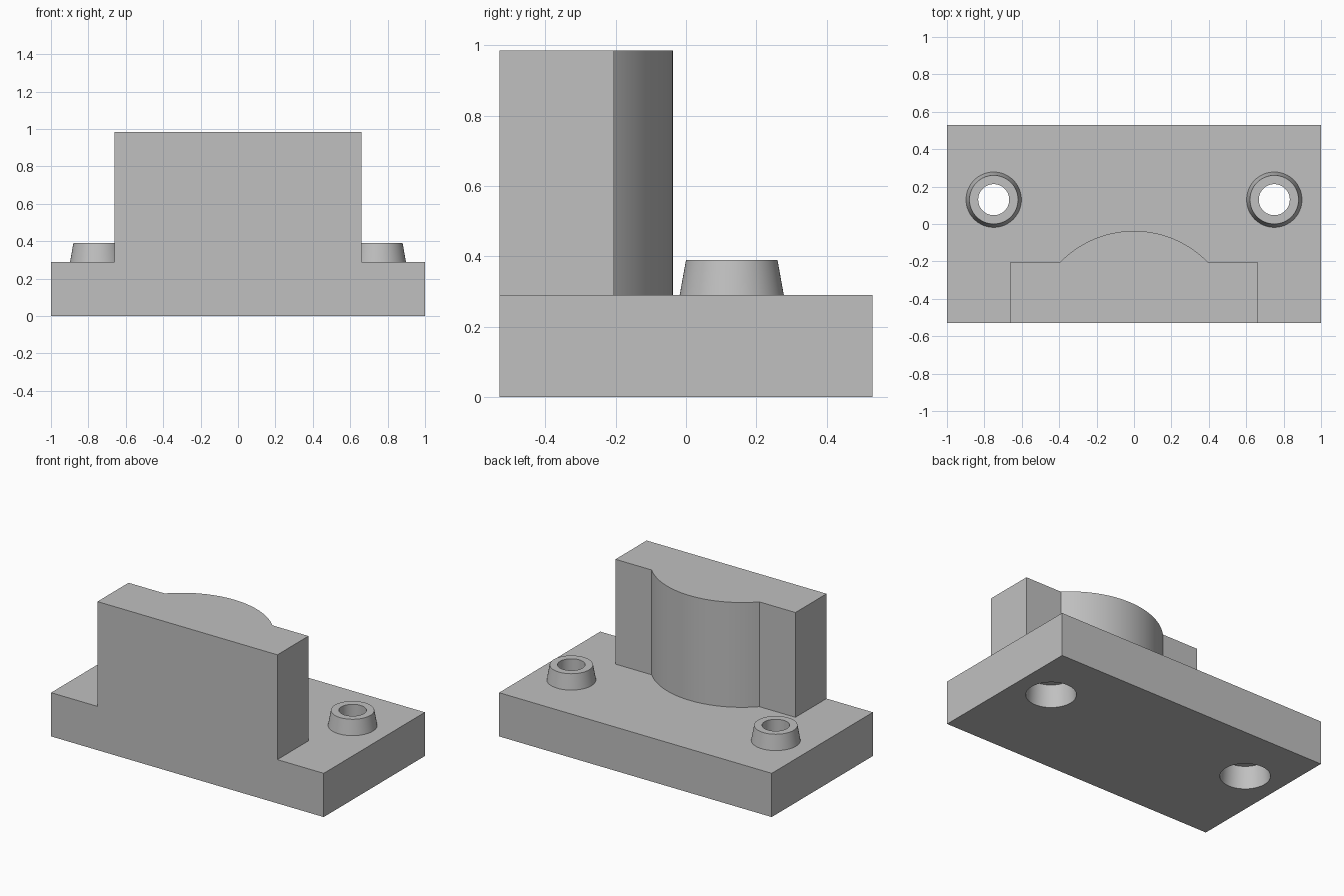
import bpy, bmesh, math

cube = bpy.data.objects.get("Cube")
if cube:
    bpy.data.objects.remove(cube, do_unlink=True)

# Single grey material
grey = bpy.data.materials.new("plain_grey")
grey.use_nodes = True
colour = (0.53, 0.53, 0.53, 1)
grey.diffuse_color = colour
grey.node_tree.nodes["Principled BSDF"].inputs["Base Color"].default_value = colour

FRONT, BACK = -0.53, 0.53
BASE_TOP, BLOCK_TOP = 0.29, 0.985
HOLE_X, HOLE_Y, HOLE_R = 0.75, 0.13, 0.083


def finish(name, bm):
    bmesh.ops.recalc_face_normals(bm, faces=bm.faces)
    mesh = bpy.data.meshes.new(name)
    bm.to_mesh(mesh)
    bm.free()
    mesh.materials.append(grey)
    obj = bpy.data.objects.new(name, mesh)
    bpy.context.collection.objects.link(obj)
    return obj


def activate(obj):
    bpy.ops.object.select_all(action="DESELECT")
    obj.select_set(True)
    bpy.context.view_layer.objects.active = obj


def smooth(obj):
    activate(obj)
    bpy.ops.object.shade_smooth_by_angle(angle=math.radians(30))


def prism(name, outline, z0, z1):
    """Extrude an xy outline upwards."""
    bm = bmesh.new()
    face = bm.faces.new([bm.verts.new((x, y, z0)) for x, y in outline])
    top = bmesh.ops.extrude_face_region(bm, geom=[face])["geom"]
    verts = [v for v in top if isinstance(v, bmesh.types.BMVert)]
    bmesh.ops.translate(bm, verts=verts, vec=(0, 0, z1 - z0))
    return finish(name, bm)


def lathe(name, profile, x, closed=False, segments=64):
    """Spin an (r, z) profile about the vertical hole axis."""
    bm = bmesh.new()
    rings = []
    for r, z in profile:
        angles = [math.tau * i / segments for i in range(segments)]
        rings.append([bm.verts.new((x + r * math.cos(a), HOLE_Y + r * math.sin(a), z))
                      for a in angles])
    for a, b in zip(rings, rings[1:]):
        for i in range(segments):
            j = (i + 1) % segments
            bm.faces.new((a[i], a[j], b[j], b[i]))
    if closed:
        bm.faces.new(rings[0])
        bm.faces.new(rings[-1])
    return finish(name, bm)


# Base slab
base = prism("base_slab", [(-1, FRONT), (1, FRONT), (1, BACK), (-1, BACK)], 0, BASE_TOP)

# Upright block with a bulging back
half_width, shoulder_y = 0.66, -0.204
chord, rise = 0.395, 0.167
radius = (chord ** 2 + rise ** 2) / (2 * rise)
centre_y = shoulder_y + rise - radius
sweep = math.asin(chord / radius)
steps = 40
arc = []
for i in range(steps + 1):
    a = sweep * (1 - 2 * i / steps)
    arc.append((radius * math.sin(a), centre_y + radius * math.cos(a)))
outline = [(-half_width, FRONT), (half_width, FRONT), (half_width, shoulder_y),
           *arc, (-half_width, shoulder_y)]
smooth(prism("upright_block", outline, BASE_TOP, BLOCK_TOP))

# Tapered hollow bosses, with stepped holes through the base
for side, x in (("left", HOLE_X), ("right", -HOLE_X)):
    boss = lathe("boss_" + side, [(0.148, BASE_TOP), (0.13, 0.39),
                                  (HOLE_R, 0.39), (HOLE_R, BASE_TOP)], x)
    smooth(boss)
    cutter = lathe("hole_cutter", [(0.15, -0.1), (0.15, 0), (0.14, 0.148),
                                   (HOLE_R, 0.148), (HOLE_R, 0.5)], x, closed=True)
    cutter.hide_render = True
    activate(base)
    cut = base.modifiers.new("hole", "BOOLEAN")
    cut.operation, cut.solver, cut.object = "DIFFERENCE", "EXACT", cutter
    bpy.ops.object.modifier_apply(modifier=cut.name)
    bpy.data.objects.remove(cutter, do_unlink=True)
smooth(base)
